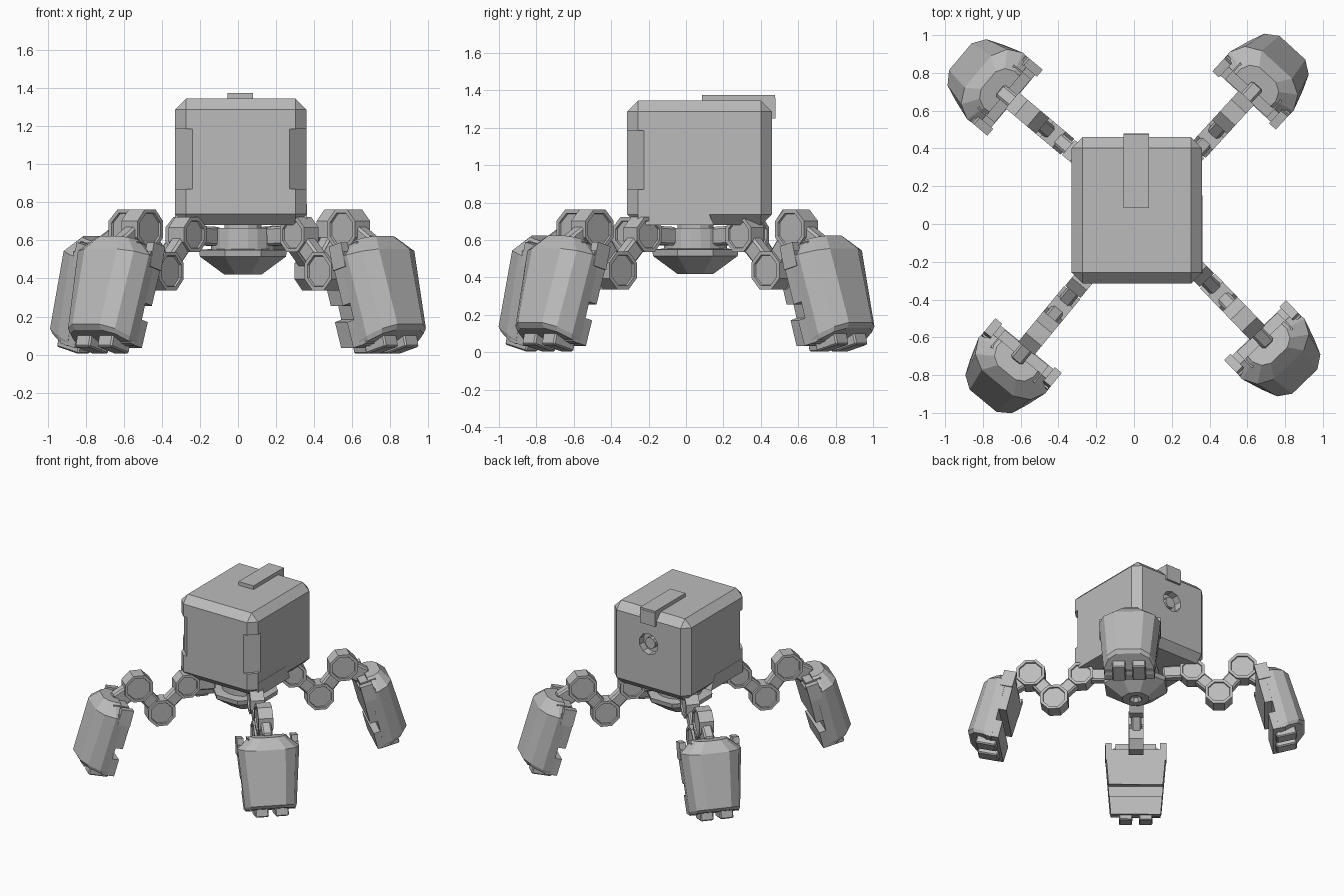
import bpy, bmesh, math
from mathutils import Matrix, Vector

if "Cube" in bpy.data.objects:
    bpy.data.objects.remove(bpy.data.objects["Cube"], do_unlink=True)

grey = bpy.data.materials.new("plain_grey")
grey.use_nodes = True
GREY = (0.5, 0.5, 0.5, 1)
grey.diffuse_color = GREY
grey.node_tree.nodes["Principled BSDF"].inputs["Base Color"].default_value = GREY


def finish(name, bm, matrix=Matrix()):
    bmesh.ops.recalc_face_normals(bm, faces=bm.faces)
    mesh = bpy.data.meshes.new(name)
    bm.to_mesh(mesh)
    bm.free()
    mesh.materials.append(grey)
    obj = bpy.data.objects.new(name, mesh)
    obj.matrix_world = matrix
    bpy.context.collection.objects.link(obj)
    return obj


def add_box(bm, x, y, z):
    """Box between the given (low, high) ranges."""
    size = Matrix.Diagonal((x[1] - x[0], y[1] - y[0], z[1] - z[0], 1))
    mid = Vector((sum(x) / 2, sum(y) / 2, sum(z) / 2))
    bmesh.ops.create_cube(bm, size=1, matrix=Matrix.Translation(mid) @ size)


def box(name, x, y, z, bevel=0, matrix=Matrix()):
    bm = bmesh.new()
    add_box(bm, x, y, z)
    if bevel:
        bmesh.ops.bevel(bm, geom=bm.edges[:], offset=bevel, segments=1, affect='EDGES')
    return finish(name, bm, matrix)


def loft(bm, rings):
    """Skin a list of closed rings and cap both ends."""
    rows = [[bm.verts.new(p) for p in ring] for ring in rings]
    n = len(rows[0])
    for a, b in zip(rows, rows[1:]):
        for i in range(n):
            bm.faces.new((a[i], a[(i + 1) % n], b[(i + 1) % n], b[i]))
    bm.faces.new(rows[0])
    bm.faces.new(rows[-1])


def circle(radius, z, n):
    return [(radius * math.cos(math.tau * (i + 0.5) / n),
             radius * math.sin(math.tau * (i + 0.5) / n), z) for i in range(n)]


def turned(name, profile, n, matrix):
    bm = bmesh.new()
    loft(bm, [circle(r, z, n) for r, z in profile])
    return finish(name, bm, matrix)


def carve(target, cutter):
    cutter.hide_render = True
    cutter.hide_set(True)
    cut = target.modifiers.new(cutter.name, 'BOOLEAN')
    cut.object = cutter
    cut.solver = 'EXACT'


# Body cube with chamfered edges, a round port in the back and notched front edges
CX, BACK, FRONT = 0.015, 0.46, -0.315
body = box("body", (-0.33, 0.36), (FRONT, BACK), (0.68, 1.345), 0.058)
port_place = Matrix.Translation((CX, BACK, 1.085)) @ Matrix.Rotation(math.pi / 2, 4, 'X')
carve(body, turned("port_cutter", [(0.085, -0.05), (0.085, 0.06)], 10, port_place))
turned("port_plug", [(0.045, 0.02), (0.045, 0.07)], 10, port_place)
for side, name in ((-1, "right"), (1, "left")):
    corner = Matrix.Translation((CX + side * 0.345, FRONT, 0)) @ Matrix.Rotation(math.pi / 4, 4, 'Z')
    carve(body, box(name + "_notch_cutter", (-0.064, 0.064), (-0.064, 0.064), (0.87, 1.185), 0, corner))
    # Lower side skirt
    bm = bmesh.new()
    outline = ((-0.26, 0.70), (-0.25, 0.79), (0.10, 0.79), (0.15, 0.68), (-0.25, 0.68))
    loft(bm, [[(CX + side * d, y, z) for y, z in outline] for d in (0.27, 0.347)])
    finish(name + "_skirt", bm)

# Latch folded over the top back edge
box("latch_top", (-0.055, 0.08), (0.085, 0.475), (1.335, 1.375))
box("latch_back", (-0.055, 0.08), (0.40, 0.478), (1.25, 1.36))

# Hub, neck and bowl beneath the body
hub = Matrix.Translation((0.026, 0.05, 0))
turned("neck", [(0.10, 0.64), (0.10, 0.70)], 12, hub)
turned("hub", [(0.17, 0.53), (0.17, 0.665)], 20, hub)
turned("bowl", [(0.03, 0.45), (0.05, 0.42), (0.105, 0.42), (0.245, 0.515), (0.25, 0.55), (0.18, 0.555)], 8, hub)


# Leg pieces: x runs outward, y sideways, z up
def joint(name, x, z, radius, half, matrix):
    bm = bmesh.new()
    loft(bm, [circle(radius, h, 8) for h in (-half, half)])
    caps = [f for f in bm.faces if len(f.verts) == 8]
    bmesh.ops.recalc_face_normals(bm, faces=bm.faces)
    bmesh.ops.inset_individual(bm, faces=caps, thickness=0.022, depth=0)
    bmesh.ops.inset_individual(bm, faces=caps, thickness=0.003, depth=-0.012)
    turn = Matrix.Translation((x, 0, z)) @ Matrix.Rotation(math.pi / 2, 4, 'X')
    finish(name, bm, matrix @ turn)


def bar(name, p, q, height, half, matrix):
    d = Vector((q[0] - p[0], 0, q[1] - p[1]))
    frame = Matrix.Translation((p[0], 0, p[1])) @ Matrix.Rotation(-math.atan2(d.z, d.x), 4, 'Y')
    box(name, (0, d.length), (-half, half), (-height / 2, height / 2), 0.012, matrix @ frame)


HIP, KNEE, ANKLE = (0.39, 0.63), (0.59, 0.438), (0.765, 0.658)
FOOT = Matrix.Translation((1.09, 0, 0.06)) @ Matrix.Rotation(-math.radians(14.5), 4, 'Y')
HALF = ((-0.05, 0.225), (0.02, 0.23), (0.11, 0.19), (0.16, 0.11))
SECTION = HALF + tuple((u, -t) for u, t in reversed(HALF))


def foot(prefix, matrix):
    place = matrix @ FOOT
    # Tapered shell with a slanted sole and a sloped cap
    bm = bmesh.new()
    levels = ((-0.005, 0.85, 0.8, 0.2), (0.02, 1, 0.84, 0.2), (0.475, 0.88, 1, 0), (0.56, 0.55, 0.55, 0))
    loft(bm, [[(u * a, t * b, w + (u + 0.05) * slant) for u, t in SECTION]
              for w, a, b, slant in levels])
    finish(prefix + "_foot_shell", bm, place)
    # Inner panels with a recess between them
    bm = bmesh.new()
    for low, high, wide_low, wide_high, depth in ((0.23, 0.50, 0.203, 0.226, 0.105),
                                                  (0.0, 0.14, 0.186, 0.198, 0.10)):
        loft(bm, [[(u, t * s, w) for u, t in ((-depth, -1), (0, -1), (0, 1), (-depth, 1))]
                  for w, s in ((low, wide_low), (high, wide_high))])
    add_box(bm, (-0.09, 0.03), (-0.15, 0.15), (0.46, 0.545))
    for s in (-1, 1):
        add_box(bm, (-0.105, -0.01), sorted((s * 0.18, s * 0.228)), (0.42, 0.55))
    finish(prefix + "_foot_panels", bm, place)
    # Two toes
    for s, side in ((-1, "a"), (1, "b")):
        box(prefix + "_toe_" + side, (-0.08, 0.075), sorted((s * 0.025, s * 0.125)),
            (-0.038, 0.05), 0.008, place)


LEGS = (("back_left", 47.5, 0.008, 0.027), ("back_right", 140, 0.022, 0.095),
        ("front_right", 230.5, -0.017, 0.013), ("front_left", -46, 0.05, 0.05))
for prefix, angle, ox, oy in LEGS:
    m = Matrix.Translation((ox, oy, 0)) @ Matrix.Rotation(math.radians(angle), 4, 'Z')
    bar(prefix + "_hip_arm", (0.17, 0.62), HIP, 0.10, 0.035, m)
    joint(prefix + "_hip_joint", *HIP, 0.10, 0.052, m)
    bar(prefix + "_upper_link", HIP, KNEE, 0.10, 0.038, m)
    joint(prefix + "_knee_joint", *KNEE, 0.11, 0.055, m)
    bar(prefix + "_lower_link", KNEE, ANKLE, 0.11, 0.038, m)
    joint(prefix + "_ankle_joint", *ANKLE, 0.114, 0.055, m)
    bar(prefix + "_ankle_link", ANKLE, (0.93, 0.56), 0.13, 0.038, m)
    foot(prefix, m)
